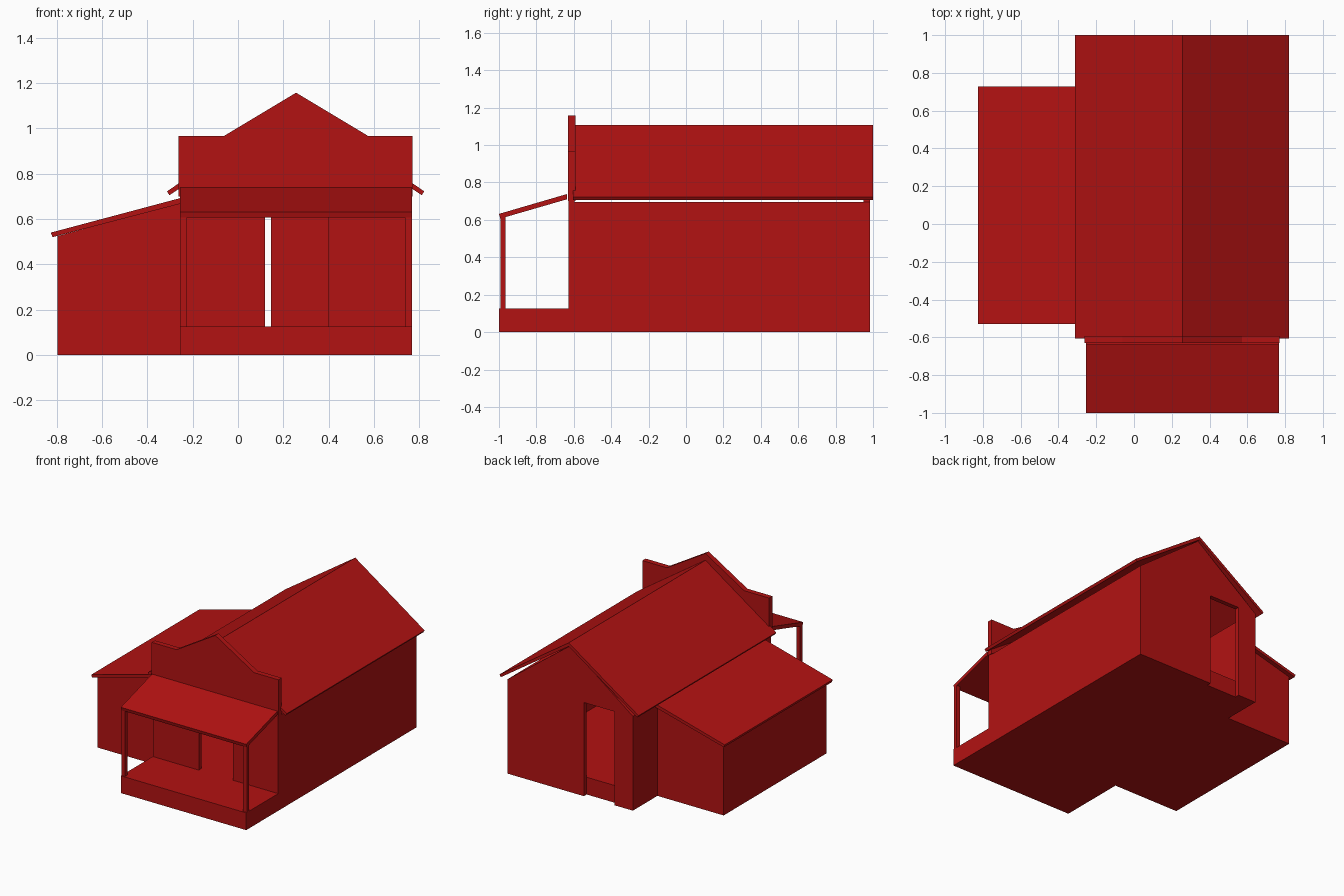
import bpy, bmesh
from mathutils import Vector

if "Cube" in bpy.data.objects:
    bpy.data.objects.remove(bpy.data.objects["Cube"])

red = bpy.data.materials.new("barn_red")
red.diffuse_color = (0.45, 0.006, 0.006, 1)
red.use_nodes = True
red.node_tree.nodes["Principled BSDF"].inputs["Base Color"].default_value = red.diffuse_color


def prism(name, profile, lo, hi, axis):
    """Extrude a 2D profile along y (profile is x,z) or x (profile is y,z)."""
    bm = bmesh.new()
    if axis == 'y':
        pts, step = [(a, lo, b) for a, b in profile], Vector((0, hi - lo, 0))
    else:
        pts, step = [(lo, a, b) for a, b in profile], Vector((hi - lo, 0, 0))
    face = bm.faces.new([bm.verts.new(p) for p in pts])
    ext = bmesh.ops.extrude_face_region(bm, geom=[face], use_keep_orig=True)
    verts = [v for v in ext['geom'] if isinstance(v, bmesh.types.BMVert)]
    bmesh.ops.translate(bm, verts=verts, vec=step)
    bmesh.ops.recalc_face_normals(bm, faces=bm.faces[:])
    mesh = bpy.data.meshes.new(name)
    bm.to_mesh(mesh)
    bm.free()
    mesh.materials.append(red)
    ob = bpy.data.objects.new(name, mesh)
    bpy.context.collection.objects.link(ob)
    return ob


def box(name, x0, x1, y0, y1, z0, z1):
    return prism(name, [(x0, z0), (x1, z0), (x1, z1), (x0, z1)], y0, y1, 'y')


L, R, MID, T = -0.255, 0.767, 0.256, 0.03   # wall planes, ridge, thickness
EAVE = 0.695

# Hollow main building: floor, side walls and doored end walls
box("floor", L + T, R - T, -0.63, 0.95, 0, 0.127)
box("left_wall", L, L + T, -0.6, 0.95, 0, EAVE)
box("right_wall", R - T, R, -0.6, 0.95, 0, EAVE)
prism("back_wall", [(L, 0), (-0.105, 0), (-0.105, 0.69), (0.145, 0.69), (0.145, 0),
                    (R, 0), (R, EAVE), (MID, 1.078), (L, EAVE)], 0.95, 0.983, 'y')
prism("front_wall", [(L, 0), (0.12, 0), (0.12, 0.66), (0.4, 0.66), (0.4, 0),
                     (R, 0), (R, 0.75), (L, 0.75)], -0.628, -0.595, 'y')

# Stepped false front with a pointed centre
prism("false_front", [(-0.262, 0.7), (0.77, 0.7), (0.77, 0.967), (0.572, 0.967),
                      (MID, 1.157), (-0.06, 0.967), (-0.262, 0.967)],
      -0.63, -0.592, 'y')

# Main gable roof
prism("main_roof", [(-0.313, 0.722), (MID, 1.107), (0.821, 0.722), (0.81, 0.705),
                    (MID, 1.08), (-0.302, 0.705)], -0.605, 1.0, 'y')

# Side lean-to with its sloped roof
prism("lean_to", [(-0.795, 0), (L, 0), (L, 0.67), (-0.795, 0.525)], -0.5, 0.697, 'y')
prism("lean_to_roof", [(-0.825, 0.54), (L, 0.692), (L, 0.667), (-0.818, 0.52)],
      -0.53, 0.728, 'y')

# Front porch: deck, posts and sloped roof
box("porch_deck", L, R, -1.0, -0.628, 0, 0.127)
for side, x in (("left", L), ("right", R - T)):
    box(side + "_porch_post", x, x + T, -0.993, -0.965, 0.127, 0.625)
prism("porch_roof", [(-1.0, 0.632), (-0.637, 0.738), (-0.637, 0.71), (-0.993, 0.607)],
      L, R, 'x')
